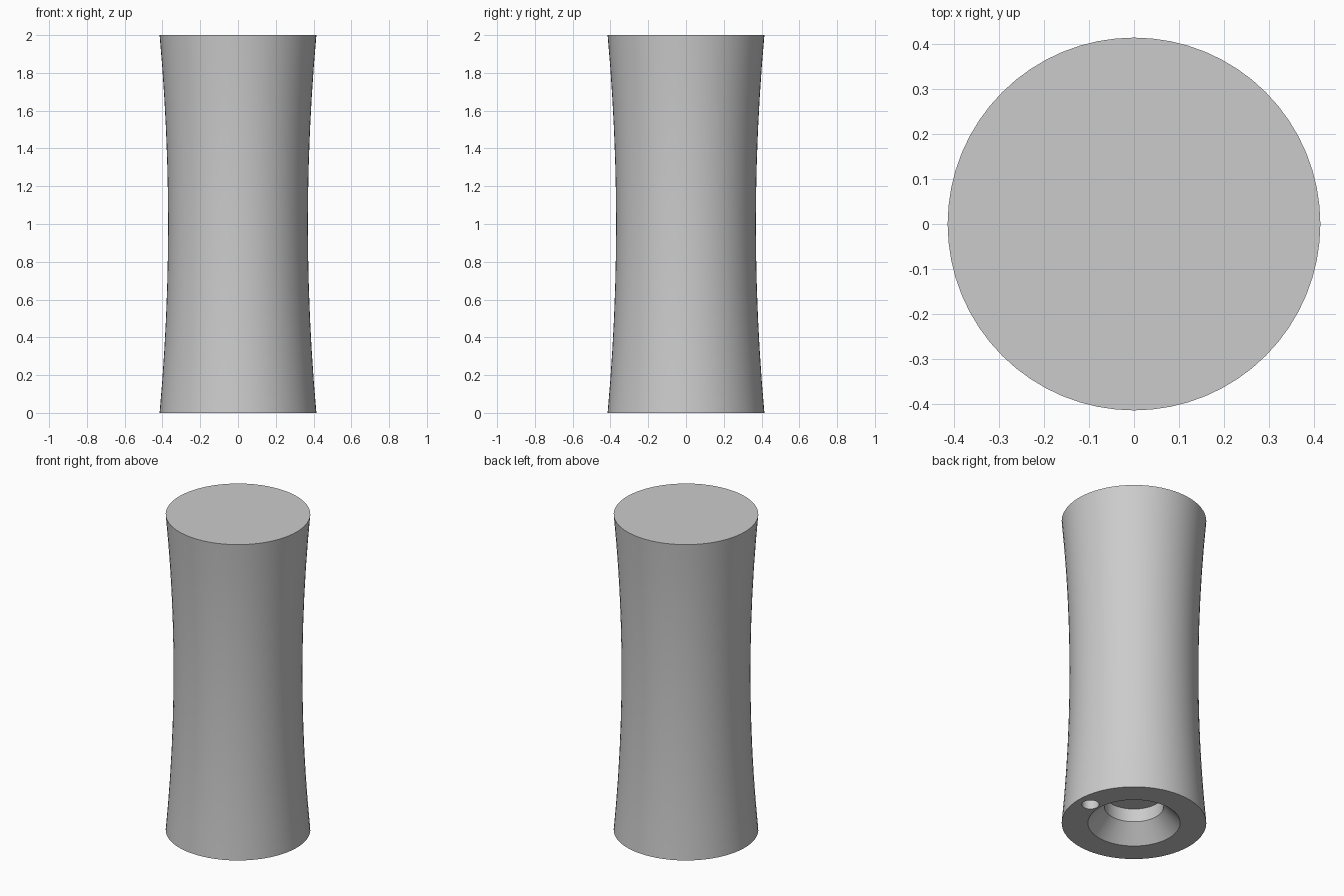
import bpy, bmesh, math

if "Cube" in bpy.data.objects:
    bpy.data.objects.remove(bpy.data.objects["Cube"])

SIDES = 64
BANDS = 12


def lathe(name, profile, sides):
    """Revolve (radius, z) points around z; zero radius makes a pole."""
    bm = bmesh.new()
    rings = []
    for r, z in profile:
        if r == 0:
            rings.append([bm.verts.new((0, 0, z))] * sides)
        else:
            rings.append([bm.verts.new((r * math.cos(2 * math.pi * i / sides),
                                        r * math.sin(2 * math.pi * i / sides), z))
                          for i in range(sides)])
    for a, b in zip(rings, rings[1:]):
        for i in range(sides):
            j = (i + 1) % sides
            quad = list(dict.fromkeys((a[i], a[j], b[j], b[i])))
            bm.faces.new(quad)
    bmesh.ops.recalc_face_normals(bm, faces=bm.faces)
    mesh = bpy.data.meshes.new(name)
    bm.to_mesh(mesh)
    bm.free()
    obj = bpy.data.objects.new(name, mesh)
    bpy.context.collection.objects.link(obj)
    return obj


# Waisted outer wall, closed on top, with a countersunk socket underneath
wall = [(0.37 + 0.045 * (2 * k / BANDS - 1) ** 2, 2 * k / BANDS)
        for k in range(BANDS + 1)]
socket = [(0, 0.19), (0.17, 0.19), (0.17, 0.106), (0.265, 0)]
body = lathe("waisted_column", socket + wall + [(0, 2)], SIDES)

# Small blind pin hole beside the socket
bpy.ops.mesh.primitive_cylinder_add(vertices=32, radius=0.05, depth=0.4,
                                    location=(0.327, 0, 0))
cutter = bpy.context.object
cutter.name = "pin_hole_cutter"
cutter.hide_render = True
cutter.hide_set(True)
cut = body.modifiers.new("pin_hole", 'BOOLEAN')
cut.operation = 'DIFFERENCE'
cut.solver = 'EXACT'
cut.object = cutter

# Apply the cut and smooth the curved faces, keeping rims sharp
bpy.ops.object.select_all(action='DESELECT')
body.select_set(True)
bpy.context.view_layer.objects.active = body
bpy.ops.object.modifier_apply(modifier=cut.name)
bpy.data.objects.remove(cutter)
bpy.ops.object.shade_smooth_by_angle(angle=math.radians(30))
